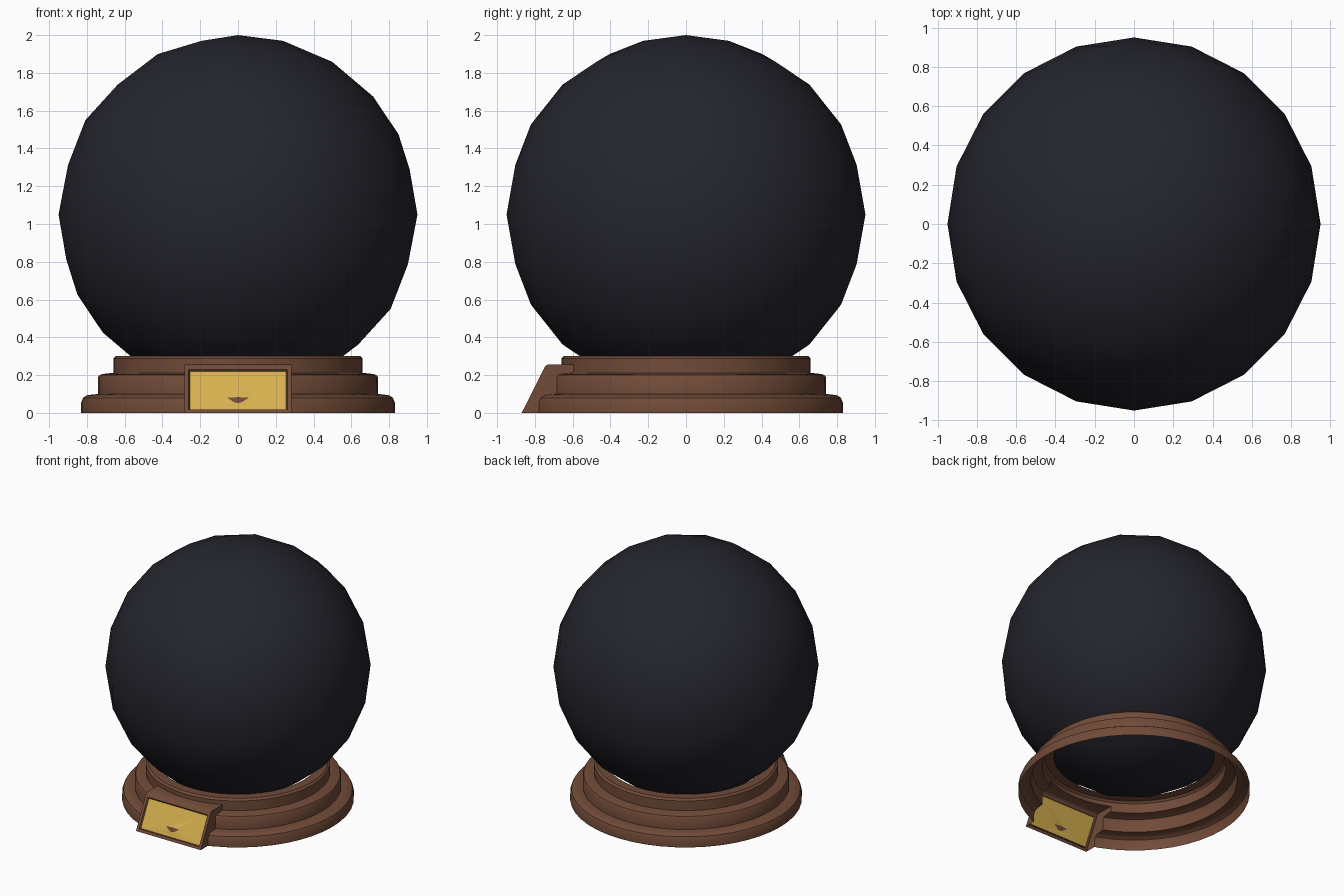
import bpy, bmesh, math

if "Cube" in bpy.data.objects:
    bpy.data.objects.remove(bpy.data.objects["Cube"])


def material(name, rgb):
    m = bpy.data.materials.new(name)
    m.diffuse_color = (*rgb, 1)
    m.use_nodes = True
    m.node_tree.nodes["Principled BSDF"].inputs["Base Color"].default_value = m.diffuse_color
    return m


WOOD = material("brown wood", (0.165, 0.070, 0.040))
GOLD = material("gold plate", (0.68, 0.44, 0.08))
DARK = material("dark glass", (0.018, 0.018, 0.027))


def make_object(name, bm, mats):
    mesh = bpy.data.meshes.new(name)
    bm.to_mesh(mesh)
    bm.free()
    for m in mats:
        mesh.materials.append(m)
    ob = bpy.data.objects.new(name, mesh)
    bpy.context.collection.objects.link(ob)
    return ob


def smooth(ob, angle):
    bpy.ops.object.select_all(action='DESELECT')
    ob.select_set(True)
    bpy.context.view_layer.objects.active = ob
    bpy.ops.object.shade_smooth_by_angle(angle=math.radians(angle))


# Glass ball
bm = bmesh.new()
bmesh.ops.create_icosphere(bm, subdivisions=3, radius=0.95)
bmesh.ops.translate(bm, verts=bm.verts, vec=(0, 0, 1.05))
ball = make_object("ball", bm, [DARK])
smooth(ball, 60)

# Three-tier round base, lathed as a solid
profile = [(0.83, -0.05), (0.83, 0.055), (0.82, 0.08), (0.80, 0.093), (0.77, 0.097),
           (0.74, 0.10), (0.74, 0.19), (0.733, 0.20), (0.715, 0.206),
           (0.66, 0.212), (0.66, 0.288), (0.645, 0.302), (0.575, 0.302)]
SEG = 48
bm = bmesh.new()
rings = [[bm.verts.new((r * math.cos(2 * math.pi * i / SEG), r * math.sin(2 * math.pi * i / SEG), z))
          for i in range(SEG)] for r, z in profile]
for a, b in zip(rings, rings[1:]):
    for i in range(SEG):
        j = (i + 1) % SEG
        bm.faces.new((a[i], a[j], b[j], b[i]))
bm.faces.new(rings[0][::-1])
bm.faces.new(rings[-1])
bmesh.ops.recalc_face_normals(bm, faces=bm.faces)
base = make_object("base", bm, [WOOD, GOLD])

# Slanted plaque holder with a recessed gold plate
side = [(-0.87, 0), (-0.745, 0.248), (-0.732, 0.256), (-0.4, 0.256), (-0.4, 0)]
bm = bmesh.new()
left = [bm.verts.new((-0.283, y, z)) for y, z in side]
right = [bm.verts.new((0.283, y, z)) for y, z in side]
bm.faces.new(left)
bm.faces.new(right[::-1])
strips = [bm.faces.new((left[i], right[i], right[(i + 1) % 5], left[(i + 1) % 5])) for i in range(5)]
bmesh.ops.recalc_face_normals(bm, faces=bm.faces)
front, bottom = strips[0], strips[4]
bmesh.ops.inset_individual(bm, faces=[front], thickness=0.03, depth=0)
bmesh.ops.inset_individual(bm, faces=[front], thickness=0.009, depth=-0.012)
front.material_index = 1
low = bmesh.ops.extrude_face_region(bm, geom=[bottom])["geom"]
bmesh.ops.translate(bm, verts=[g for g in low if isinstance(g, bmesh.types.BMVert)], vec=(0, 0, -0.08))
if bottom.is_valid:
    bmesh.ops.delete(bm, geom=[bottom], context='FACES_ONLY')
bmesh.ops.recalc_face_normals(bm, faces=bm.faces)
holder = make_object("plaque_holder", bm, [WOOD, GOLD])

# Join holder to base, then open the underside and the seat of the ball
mod = base.modifiers.new("join", 'BOOLEAN')
mod.operation, mod.solver, mod.object = 'UNION', 'EXACT', holder
joined = bpy.data.meshes.new_from_object(base.evaluated_get(bpy.context.evaluated_depsgraph_get()))
base.modifiers.clear()
base.data = joined
bpy.data.objects.remove(holder)
bm = bmesh.new()
bm.from_mesh(joined)
bmesh.ops.bisect_plane(bm, geom=bm.verts[:] + bm.edges[:] + bm.faces[:], plane_co=(0, 0, 0),
                       plane_no=(0, 0, 1), clear_inner=True)
seat = [f for f in bm.faces if all(v.co.z > 0.3 and v.co.xy.length < 0.58 for v in f.verts)]
bmesh.ops.delete(bm, geom=seat, context='FACES')
bm.to_mesh(joined)
bm.free()
smooth(base, 35)
